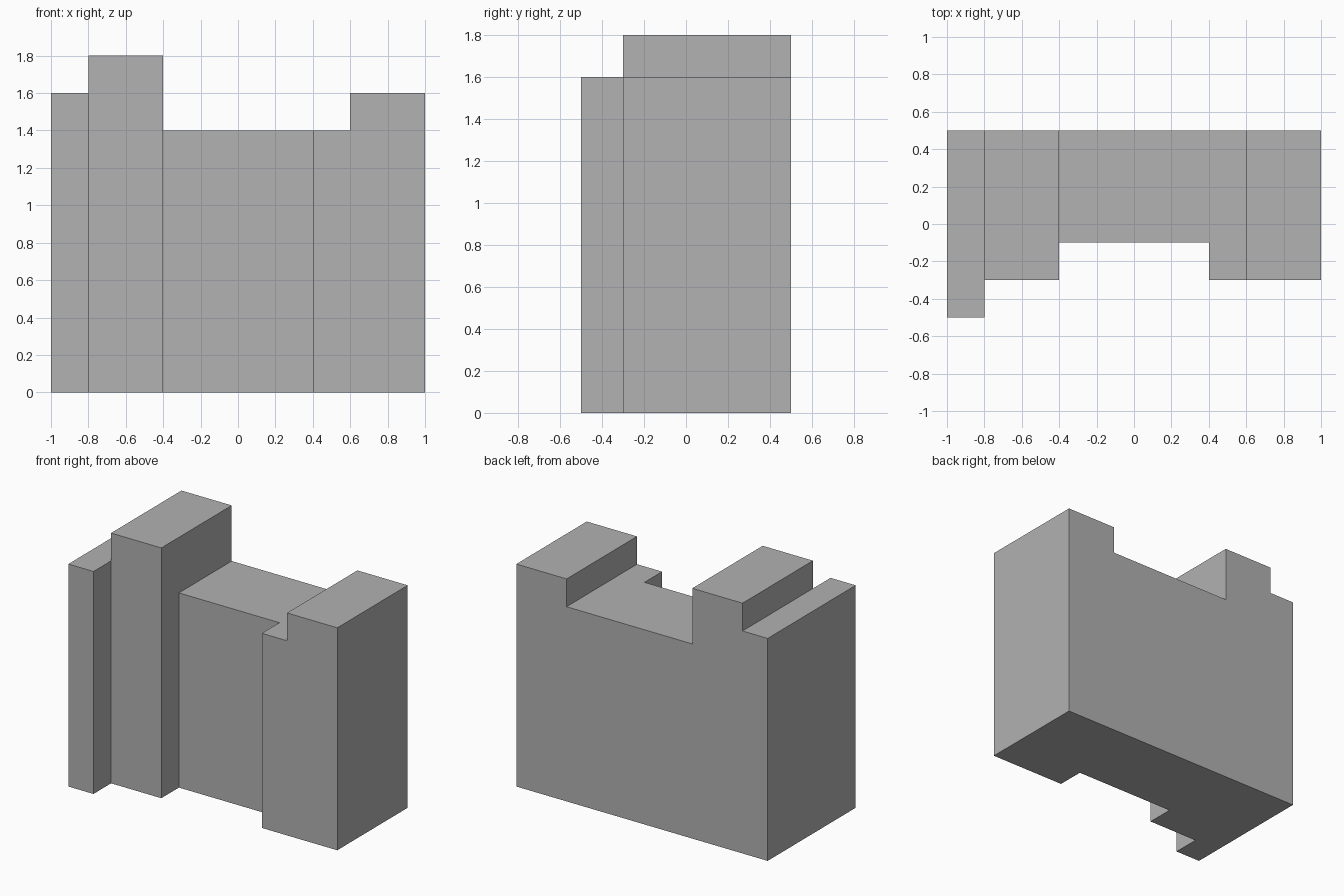
import bpy, bmesh
from mathutils import Vector

cube = bpy.data.objects.get("Cube")
if cube:
    bpy.data.objects.remove(cube, do_unlink=True)

# Single plain grey
grey = bpy.data.materials.new("plain grey")
grey.use_nodes = True
color = (0.445, 0.445, 0.445, 1.0)
grey.diffuse_color = color
grey.node_tree.nodes["Principled BSDF"].inputs["Base Color"].default_value = color


def prism(name, points, direction):
    """Extrude a closed outline into a solid block."""
    bm = bmesh.new()
    face = bm.faces.new([bm.verts.new(p) for p in points])
    grown = bmesh.ops.extrude_face_region(bm, geom=[face], use_keep_orig=True)
    top = [v for v in grown["geom"] if isinstance(v, bmesh.types.BMVert)]
    bmesh.ops.translate(bm, verts=top, vec=Vector(direction))
    bmesh.ops.recalc_face_normals(bm, faces=bm.faces)
    mesh = bpy.data.meshes.new(name)
    bm.to_mesh(mesh)
    bm.free()
    mesh.materials.append(grey)
    obj = bpy.data.objects.new(name, mesh)
    bpy.context.scene.collection.objects.link(obj)
    return obj


# Stepped ground plan, extruded upwards
plan = [(-1, 0.5), (-1, -0.5), (-0.8, -0.5), (-0.8, -0.3), (-0.4, -0.3),
        (-0.4, -0.1), (0.4, -0.1), (0.4, -0.3), (1, -0.3), (1, 0.5)]
body = prism("stepped_block", [(x, y, 0) for x, y in plan], (0, 0, 2))

# Stepped skyline, extruded front to back, trims the top
skyline = [(-1.2, -0.2), (1.2, -0.2), (1.2, 1.6), (0.6, 1.6), (0.6, 1.4),
           (-0.4, 1.4), (-0.4, 1.8), (-0.8, 1.8), (-0.8, 1.6), (-1.2, 1.6)]
cutter = prism("skyline_cutter", [(x, -0.8, z) for x, z in skyline], (0, 1.6, 0))
cutter.hide_render = True

trim = body.modifiers.new("trim top", "BOOLEAN")
trim.operation = "INTERSECT"
trim.solver = "EXACT"
trim.object = cutter

# Bake the trim and discard the helper
bpy.context.view_layer.objects.active = body
bpy.ops.object.modifier_apply(modifier=trim.name)
bpy.data.objects.remove(cutter, do_unlink=True)
